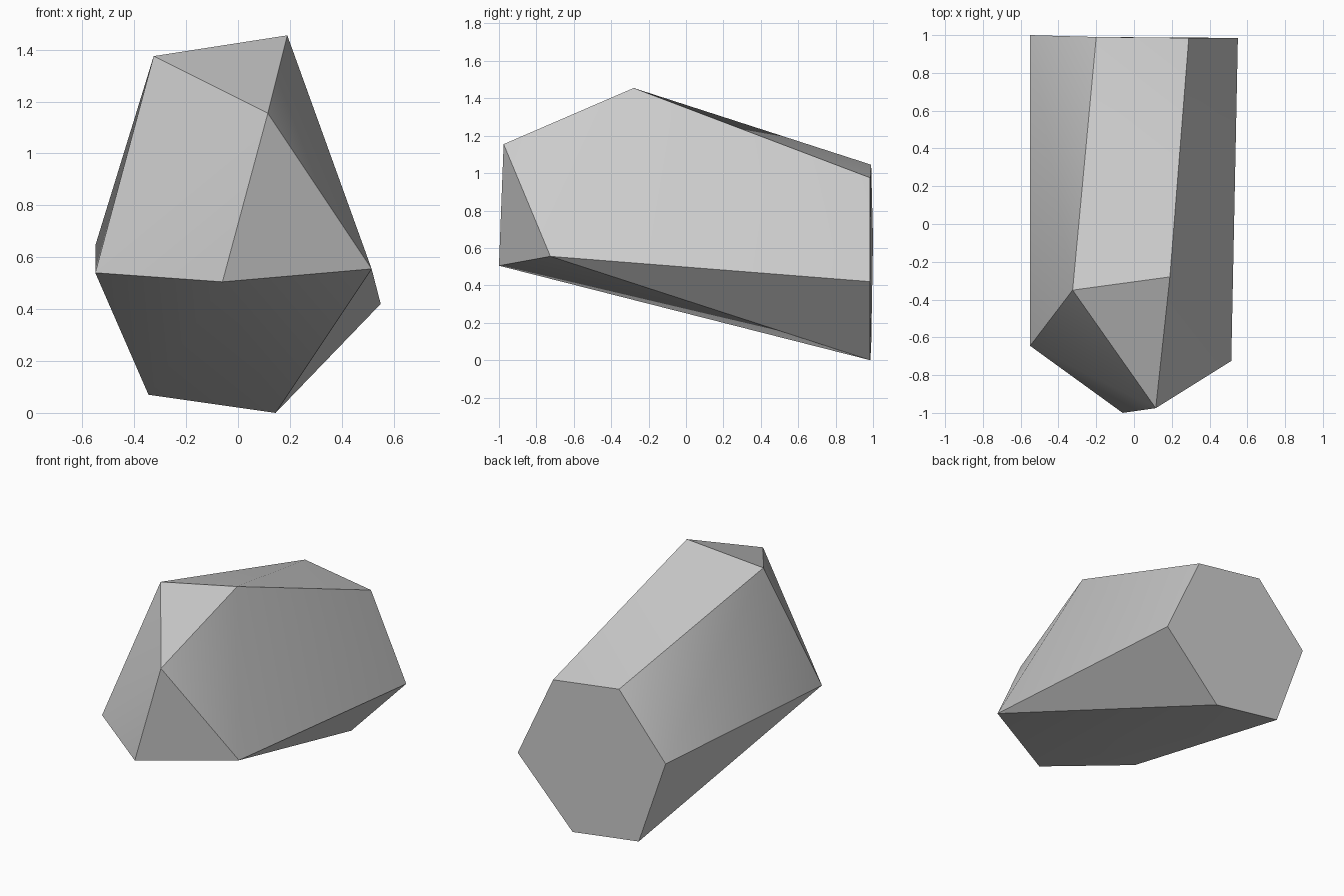
import bpy
import bmesh
import math

cube = bpy.data.objects.get("Cube")
if cube:
    bpy.data.objects.remove(cube, do_unlink=True)

# Stone colour
stone = bpy.data.materials.new("grey_stone")
stone.use_nodes = True
colour = (0.6, 0.6, 0.6, 1.0)
stone.diffuse_color = colour
stone.node_tree.nodes["Principled BSDF"].inputs["Base Color"].default_value = colour

# Six-sided flat end at the back
back_ring = [
    (-0.20, 0.99, 1.05), (0.29, 0.985, 0.98), (0.55, 0.985, 0.425),
    (0.145, 0.985, 0.005), (-0.345, 0.99, 0.075), (-0.55, 1.0, 0.65),
]
# Irregular chipped corners at the front
top_corners = [(-0.325, -0.35, 1.38), (0.19, -0.28, 1.46)]
nose_corners = [(0.115, -0.975, 1.16), (-0.06, -1.0, 0.51)]
side_corners = [(0.515, -0.725, 0.56), (-0.55, -0.645, 0.545)]

# Wrap the corners in a convex skin
bm = bmesh.new()
for corner in back_ring + top_corners + nose_corners + side_corners:
    bm.verts.new((corner[0], corner[1], corner[2] - 0.005))
bmesh.ops.convex_hull(bm, input=bm.verts)
bmesh.ops.dissolve_limit(bm, angle_limit=math.radians(3),
                         verts=bm.verts, edges=bm.edges)
bmesh.ops.recalc_face_normals(bm, faces=bm.faces)

mesh = bpy.data.meshes.new("faceted_rock")
bm.to_mesh(mesh)
bm.free()
mesh.materials.append(stone)

rock = bpy.data.objects.new("faceted_rock", mesh)
bpy.context.collection.objects.link(rock)

# Soft shading across slight bends, crisp edges between facets
bpy.ops.object.select_all(action="DESELECT")
rock.select_set(True)
bpy.context.view_layer.objects.active = rock
bpy.ops.object.shade_smooth_by_angle(angle=math.radians(32))
